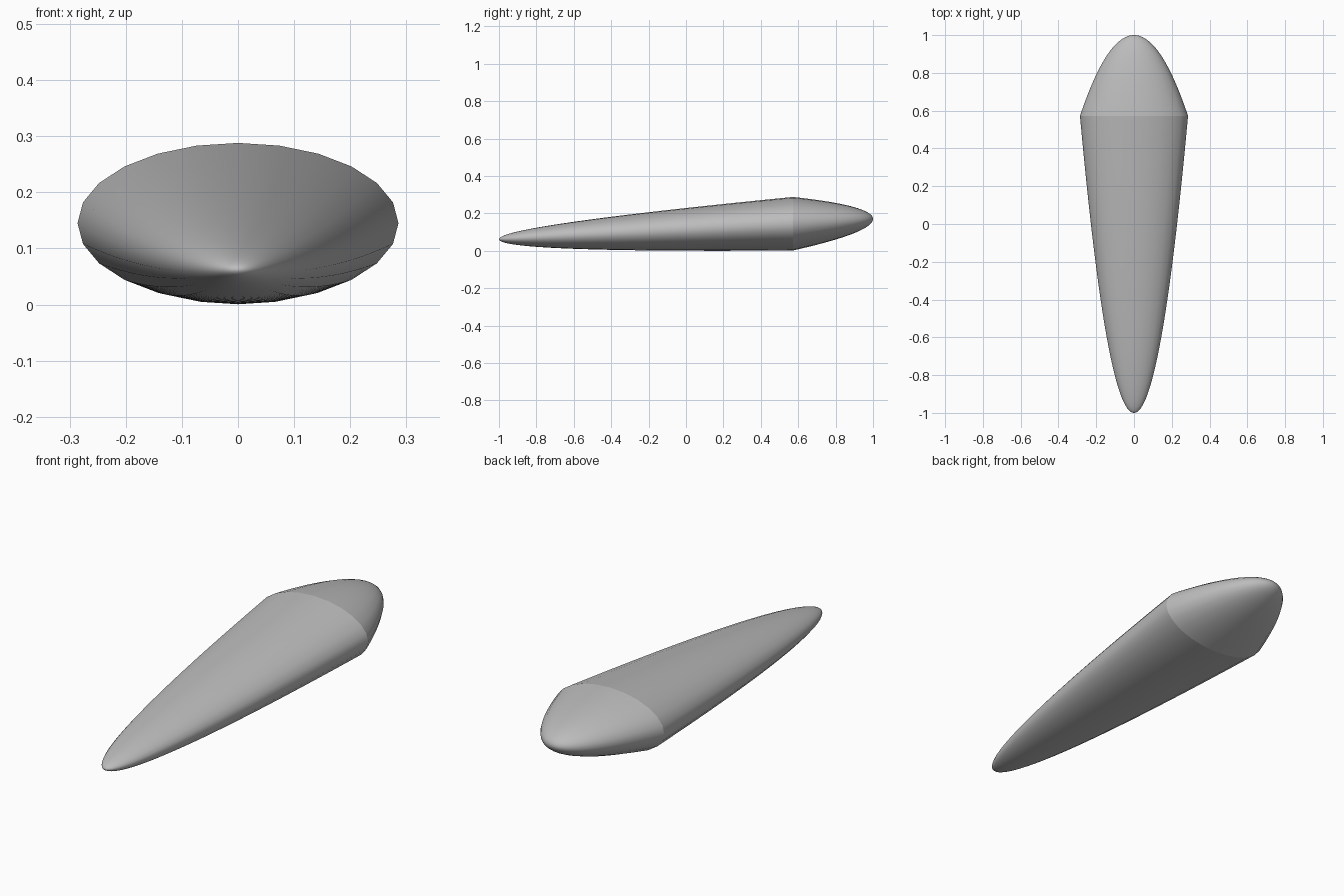
import bpy, bmesh, math

if "Cube" in bpy.data.objects:
    bpy.data.objects.remove(bpy.data.objects["Cube"])

SIDES, RINGS = 24, 32
HALF_W, HALF_H = 0.286, 0.143       # widest elliptical section
SEAM_Y, SEAM_Z = 0.572, 0.145       # where the two shells meet

grey = bpy.data.materials.new("mid grey")
grey.diffuse_color = (0.5, 0.5, 0.5, 1)
grey.use_nodes = True
grey.node_tree.nodes["Principled BSDF"].inputs["Base Color"].default_value = grey.diffuse_color


def shell(name, tip_y, tip_z):
    """Parabolic shell with a straight, slanted centreline from tip to seam."""
    bm = bmesh.new()
    tip = bm.verts.new((0, tip_y, tip_z))
    prev = None
    for i in range(1, RINGS + 1):
        s = i / RINGS               # radius grows as the root of the distance
        y = tip_y + (SEAM_Y - tip_y) * s * s
        z = tip_z + (SEAM_Z - tip_z) * s * s
        ring = []
        for k in range(SIDES):
            a = 2 * math.pi * k / SIDES
            ring.append(bm.verts.new((HALF_W * s * math.cos(a), y,
                                      z + HALF_H * s * math.sin(a))))
        for k in range(SIDES):
            n = (k + 1) % SIDES
            if prev:
                bm.faces.new((prev[k], prev[n], ring[n], ring[k]))
            else:
                bm.faces.new((tip, ring[n], ring[k]))
        prev = ring
    # The forward-pointing shell is wound the other way, so turn it outward
    if tip_y < SEAM_Y:
        bmesh.ops.reverse_faces(bm, faces=bm.faces[:])
    for f in bm.faces:
        f.smooth = True
    me = bpy.data.meshes.new(name)
    bm.to_mesh(me)
    bm.free()
    me.materials.append(grey)
    ob = bpy.data.objects.new(name, me)
    bpy.context.collection.objects.link(ob)


# Long tapering front and short rounded rear, left separate for a crisp seam
shell("front_shell", -1.0, 0.062)
shell("rear_shell", 1.0, 0.170)
